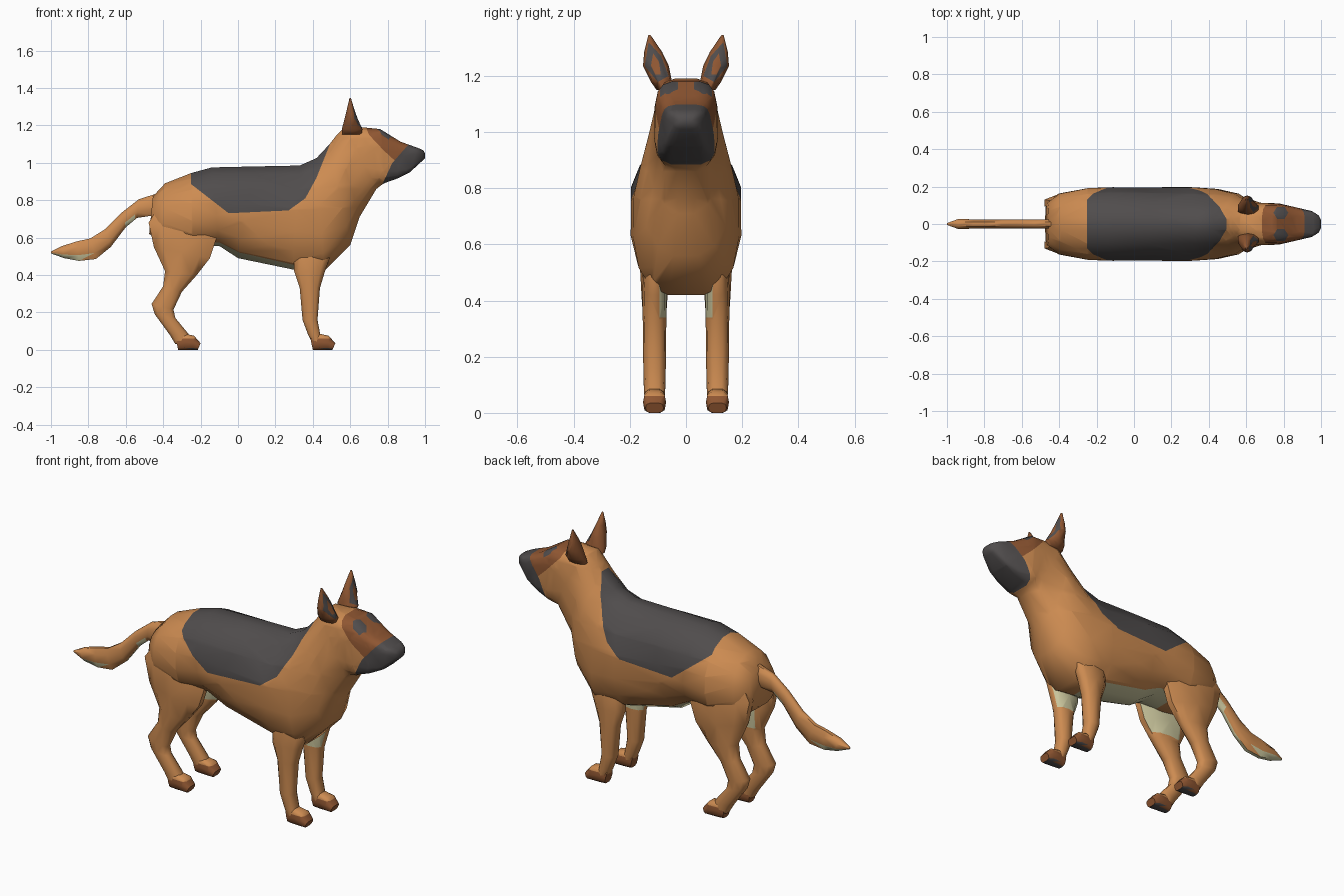
import bpy, bmesh, math
from mathutils import Vector


def material(name, rgb):
    m = bpy.data.materials.new(name)
    m.diffuse_color = (*rgb, 1)
    return m


TAN, GREY, BROWN, CREAM = range(4)
MATS = [material("tan fur", (0.61, 0.26, 0.083)),
        material("dark grey fur", (0.08, 0.073, 0.073)),
        material("brown fur", (0.28, 0.095, 0.032)),
        material("cream fur", (0.60, 0.57, 0.34))]


def loft(sections, sides, y0=0.0):
    """Skin rings: x1, z1, x2, z2, half width, power, (y centre), (lower power)."""
    bm = bmesh.new()
    rings = []
    for s in sections:
        a, b = Vector((s[0], 0, s[1])), Vector((s[2], 0, s[3]))
        w = s[4]
        y = s[6] if len(s) > 6 else y0
        ring = []
        for i in range(sides):
            t = 2 * math.pi * (i + 0.5) / sides
            c, d = math.cos(t), math.sin(t)
            p = s[7] if len(s) > 7 and c < 0 else s[5]
            c = math.copysign(abs(c) ** (2 / p), c)
            d = math.copysign(abs(d) ** (2 / p), d)
            c /= abs(math.cos(math.pi / sides)) ** (2 / p)
            v = (a + b) / 2 + (a - b) / 2 * c
            ring.append(bm.verts.new((v.x, y + w * d, v.z)))
        rings.append(ring)
    for r, q in zip(rings, rings[1:]):
        for i in range(sides):
            j = (i + 1) % sides
            bm.faces.new((r[i], r[j], q[j], q[i]))
    bm.faces.new(rings[0])
    bm.faces.new(rings[-1])
    bmesh.ops.triangulate(bm, faces=bm.faces[:])
    bmesh.ops.recalc_face_normals(bm, faces=bm.faces[:])
    return bm


def paint(bm, poly, axes, mat, test=lambda f: True):
    """Cut a convex counter-clockwise outline into the faces and colour it."""
    bm.normal_update()
    faces = [f for f in bm.faces if test(f)]
    u, v = axes
    for p, q in zip(poly, poly[1:] + poly[:1]):
        if not faces:
            return
        co, no = Vector((0, 0, 0)), Vector((0, 0, 0))
        co[u], co[v] = p
        no[u], no[v] = p[1] - q[1], q[0] - p[0]
        geom = set(faces)
        for f in faces:
            geom.update(f.edges)
            geom.update(f.verts)
        res = bmesh.ops.bisect_plane(bm, geom=list(geom), dist=1e-5,
                                     plane_co=co, plane_no=no.normalized())
        faces = [f for f in res["geom"] if isinstance(f, bmesh.types.BMFace)
                 and (f.calc_center_median() - co).dot(no) > 0]
    for f in faces:
        f.material_index = mat


def finish(bm, name, mirror=False):
    for f in bm.faces:
        f.smooth = True
    me = bpy.data.meshes.new(name)
    bm.to_mesh(me)
    bm.free()
    for m in MATS:
        me.materials.append(m)
    me.set_sharp_from_angle(angle=math.radians(60))
    ob = bpy.data.objects.new(name, me)
    bpy.context.collection.objects.link(ob)
    if mirror:
        ob.modifiers.new("other side", "MIRROR").use_axis = (False, True, False)


XY, XZ, YZ = (0, 1), (0, 2), (1, 2)

# Body, neck and head in one skin, with fuller lower sides over the legs
body = loft([
    (-0.455, 0.82, -0.475, 0.62, 0.115, 2.4),
    (-0.39, 0.89, -0.41, 0.57, 0.165, 2, 0, 2.8),
    (-0.25, 0.945, -0.24, 0.55, 0.195, 1.9, 0, 2.6),
    (-0.14, 0.975, -0.10, 0.555, 0.2, 1.9, 0, 2.2),
    (0.08, 0.98, 0.0, 0.49, 0.2, 1.9, 0, 2),
    (0.33, 0.985, 0.29, 0.43, 0.2, 1.8, 0, 2.5),
    (0.42, 1.025, 0.46, 0.42, 0.19, 1.8, 0, 3),
    (0.49, 1.10, 0.60, 0.56, 0.165, 1.9, 0, 2.4),
    (0.525, 1.145, 0.65, 0.71, 0.14, 2),
    (0.57, 1.19, 0.74, 0.86, 0.115, 2.6),
    (0.66, 1.19, 0.765, 0.88, 0.113, 3.2, 0, 4),
    (0.76, 1.18, 0.785, 0.892, 0.11, 4, 0, 5),
    (0.87, 1.112, 0.85, 0.915, 0.09, 4.5, 0, 6),
    (0.96, 1.08, 0.92, 0.95, 0.07, 4.5, 0, 6),
    (0.99, 1.067, 0.985, 1.01, 0.046, 3.5),
    (1.0, 1.05, 1.0, 1.025, 0.022, 2)], 16)
# Saddle, face, eyes, muzzle and belly colours
paint(body, [(-0.25, 1.3), (-0.25, 0.885), (-0.05, 0.73), (0.27, 0.745),
             (0.36, 0.81), (0.42, 0.92), (0.50, 1.12), (0.50, 1.3)], XZ, GREY)
paint(body, [(0.66, 1.25), (0.70, 1.15), (0.78, 1.065), (0.84, 1.01),
             (1.0, 1.1), (1.0, 1.25)], XZ, BROWN)
for side in (-1, 1):
    eye = [(0.785 + 0.04 * math.cos(k * math.pi / 3),
            side * 0.06 + 0.037 * math.sin(k * math.pi / 3)) for k in range(6)]
    paint(body, eye, XY, GREY,
          lambda f: f.normal.z > 0.1 and f.calc_center_median().x > 0.62)
paint(body, [(0.76, 0.86), (1.1, 0.86), (1.1, 1.13), (0.94, 1.13),
             (0.905, 1.09), (0.83, 1.01)], XZ, GREY)
paint(body, [(-0.2, -0.09), (0.36, -0.11), (0.36, 0.11), (-0.2, 0.09)], XY, CREAM,
      lambda f: f.normal.z < -0.5)
finish(body, "body_and_head")

# Tail with a pale underside
tail = loft([
    (-0.42, 0.84, -0.44, 0.72, 0.028, 2),
    (-0.53, 0.805, -0.54, 0.705, 0.026, 2),
    (-0.62, 0.735, -0.60, 0.655, 0.026, 2),
    (-0.71, 0.645, -0.68, 0.55, 0.026, 2),
    (-0.79, 0.595, -0.76, 0.485, 0.026, 2),
    (-0.86, 0.58, -0.85, 0.475, 0.026, 2),
    (-0.94, 0.555, -0.93, 0.49, 0.03, 2),
    (-1.0, 0.525, -1.0, 0.515, 0.005, 2)], 8)
paint(tail, [(-1.1, -0.1), (-0.55, -0.1), (-0.55, 0.1), (-1.1, 0.1)], XY, CREAM,
      lambda f: f.normal.z < -0.4)
finish(tail, "tail")

# Legs, mirrored, with pale inner tops
front = loft([
    (0.48, 0.62, 0.33, 0.62, 0.03, 2.2, 0.105),
    (0.49, 0.49, 0.30, 0.50, 0.04, 2.4),
    (0.465, 0.42, 0.30, 0.42, 0.044, 2.6),
    (0.438, 0.33, 0.33, 0.33, 0.042, 2.6),
    (0.425, 0.16, 0.345, 0.16, 0.04, 2.6),
    (0.44, 0.08, 0.375, 0.08, 0.038, 2.6),
    (0.45, 0.04, 0.40, 0.03, 0.034, 2.6)], 10, 0.112)
hind = loft([
    (-0.18, 0.76, -0.40, 0.80, 0.03, 2, 0.105),
    (-0.11, 0.61, -0.478, 0.68, 0.052, 2.2, 0.113),
    (-0.15, 0.49, -0.45, 0.55, 0.052, 2.2, 0.112),
    (-0.22, 0.40, -0.39, 0.42, 0.046, 2.3),
    (-0.30, 0.31, -0.40, 0.34, 0.04, 2.4),
    (-0.345, 0.215, -0.462, 0.245, 0.036, 2.4),
    (-0.335, 0.17, -0.445, 0.19, 0.036, 2.4),
    (-0.265, 0.085, -0.365, 0.08, 0.036, 2.4),
    (-0.26, 0.04, -0.335, 0.03, 0.033, 2.4)], 10, 0.112)
for bm, name, low, back in ((front, "front_legs", 0.34, 0), (hind, "hind_legs", 0.43, -0.37)):
    paint(bm, [(back, low), (1, low), (1, 0.8), (back, 0.8)], XZ, CREAM,
          lambda f: f.normal.y < -0.5)
    finish(bm, name, True)

# Paws: brown toes and dark soles
for name, dx in (("front_paws", 0), ("hind_paws", -0.72)):
    paw = loft([(x1 + dx, z1, x2 + dx, 0, w, 3.2) for x1, z1, x2, w in (
        (0.385, 0.07, 0.40, 0.03), (0.44, 0.085, 0.43, 0.038),
        (0.485, 0.075, 0.48, 0.041), (0.52, 0.035, 0.505, 0.032))], 10, 0.112)
    paint(paw, [(-1, -0.1), (1, -0.1), (1, 0.06), (-1, 0.06)], XZ, BROWN)
    for f in paw.faces:
        if f.normal.z < -0.85:
            f.material_index = GREY
    finish(paw, name, True)

# Ears with a dark inside and brown centre
ear = loft([
    (0.66, 1.15, 0.555, 1.15, 0.03, 2, 0.075),
    (0.665, 1.18, 0.555, 1.18, 0.038, 2, 0.088),
    (0.64, 1.235, 0.57, 1.235, 0.046, 2, 0.107),
    (0.622, 1.285, 0.582, 1.285, 0.032, 2, 0.117),
    (0.604, 1.345, 0.596, 1.345, 0.004, 2, 0.13)], 10)
for f in ear.faces:
    f.material_index = BROWN
paint(ear, [(0.062, 1.20), (0.10, 1.178), (0.147, 1.235), (0.133, 1.32),
            (0.088, 1.27)], YZ, GREY, lambda f: f.normal.x > 0.1)
paint(ear, [(0.09, 1.205), (0.11, 1.205), (0.125, 1.235), (0.117, 1.28),
            (0.096, 1.25)], YZ, BROWN, lambda f: f.normal.x > 0.1)
finish(ear, "ears", True)
